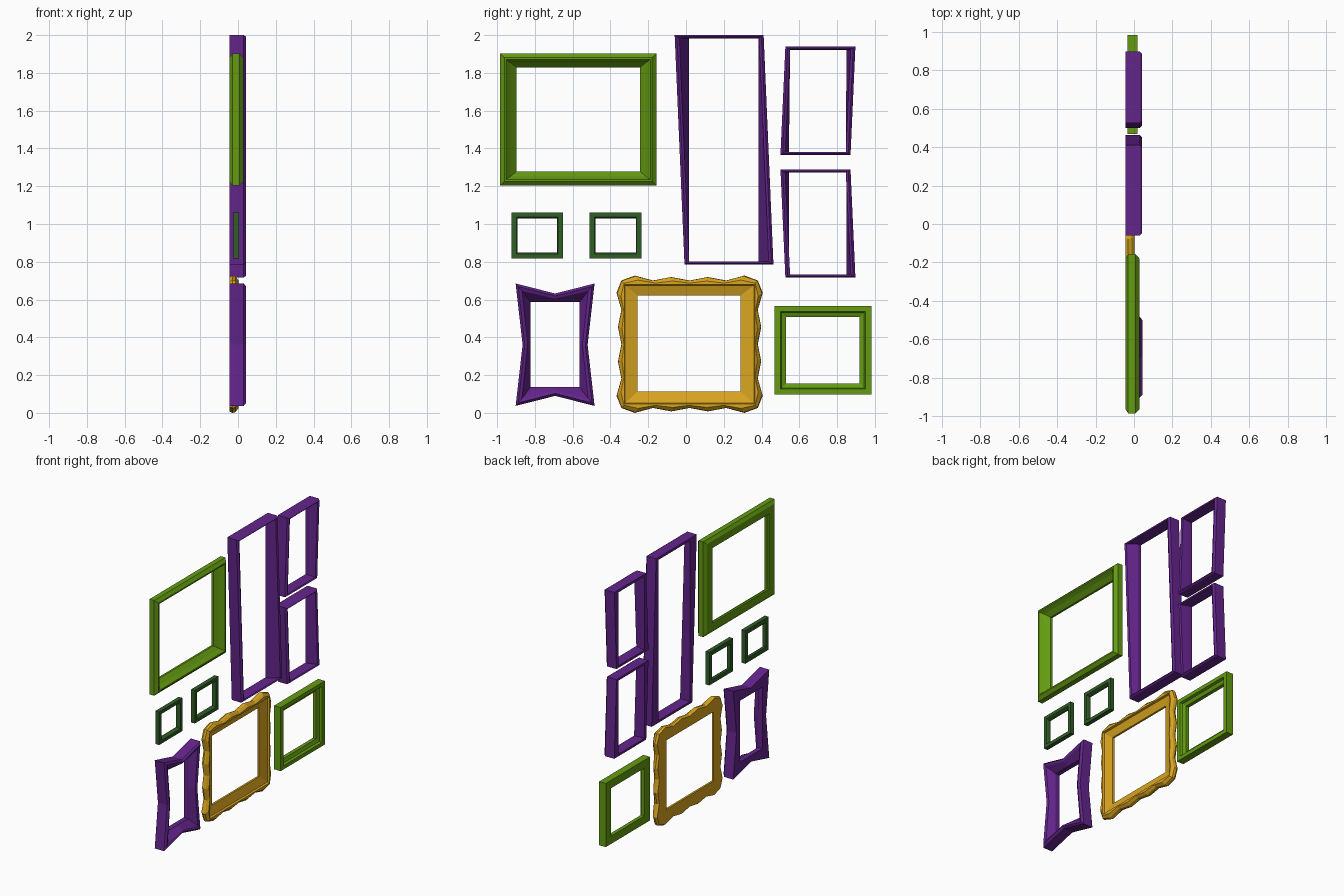
import bpy, bmesh

if "Cube" in bpy.data.objects:
    bpy.data.objects.remove(bpy.data.objects["Cube"])


def material(name, rgb):
    m = bpy.data.materials.new(name)
    m.diffuse_color = (*rgb, 1)
    m.use_nodes = True
    m.node_tree.nodes["Principled BSDF"].inputs["Base Color"].default_value = m.diffuse_color
    return m


PURPLE = material("purple", (0.127, 0.018, 0.262))
GREEN = material("leaf green", (0.127, 0.33, 0.006))
DARK = material("dark green", (0.03, 0.11, 0.02))
GOLD = material("gold", (0.70, 0.376, 0.014))


def build(name, rings, mat):
    """Bridge a closed series of rings, each (x, outline points in y and z)."""
    bm = bmesh.new()
    loops = [[bm.verts.new((x, y, z)) for y, z in pts] for x, pts in rings]
    for a, b in zip(loops, loops[1:] + loops[:1]):
        n = len(a)
        for i in range(n):
            j = (i + 1) % n
            bm.faces.new((a[i], a[j], b[j], b[i]))
    bmesh.ops.recalc_face_normals(bm, faces=bm.faces)
    me = bpy.data.meshes.new(name)
    bm.to_mesh(me)
    bm.free()
    me.materials.append(mat)
    ob = bpy.data.objects.new(name, me)
    bpy.context.collection.objects.link(ob)


def rect(box, iy=0.0, iz=0.0):
    y0, y1, z0, z1 = box
    y0, y1, z0, z1 = y0 + iy, y1 - iy, z0 + iz, z1 - iz
    return [(y0, z0), (y1, z0), (y1, z1), (y0, z1)]


def skewed(box, shift, iy=0.0, iz=0.0):
    """Parallelogram: the top edge is moved sideways by shift."""
    p = rect(box, iy, iz)
    return p[:2] + [(y + shift, z) for y, z in p[2:]]


def pinched(box, py, pz, iy=0.0, iz=0.0):
    """Rectangle whose side midpoints are pulled inward."""
    a, b, c, d = rect(box, iy, iz)
    my, mz = (a[0] + b[0]) / 2, (a[1] + d[1]) / 2
    return [a, (my, a[1] + pz), b, (b[0] - py, mz),
            c, (my, c[1] - pz), d, (a[0] + py, mz)]


def wavy(box, depth, iy=0.0, iz=0.0, n=8):
    """Rectangle with a zigzag on every side; depth 0 leaves it straight."""
    p = rect(box, iy, iz)
    inward = [(0, 1), (-1, 0), (0, -1), (1, 0)]
    pts = []
    for k in range(4):
        a, b = p[k], p[(k + 1) % 4]
        for i in range(n):
            t = i / n
            d = 0 if i % 2 else depth
            if i in (3, 5):
                d = depth * 0.3
            y = a[0] + (b[0] - a[0]) * t + inward[k][0] * d
            z = a[1] + (b[1] - a[1]) * t + inward[k][1] * d
            if i == 0:      # corners are pulled in both ways
                y += inward[k - 1][0] * d
                z += inward[k - 1][1] * d
            pts.append((y, z))
    return pts


# plain rectangular frames: (x, inset y, inset z)
big = [(-0.03, 0, 0), (0.008, 0, 0), (0.028, 0.022, 0.022), (0.028, 0.032, 0.032),
       (0.0, 0.055, 0.048), (-0.03, 0.086, 0.074), (-0.045, 0.086, 0.074),
       (-0.045, 0.022, 0.022)]
mid = [(-0.035, 0, 0), (0.019, 0, 0), (0.019, 0.032, 0.028), (0.002, 0.038, 0.034),
       (-0.008, 0.062, 0.058), (-0.035, 0.062, 0.058)]
small = [(-0.025, 0, 0), (0.006, 0, 0), (0.006, 0.026, 0.024), (-0.008, 0.031, 0.032),
         (-0.025, 0.031, 0.032)]
for name, box, prof, mat in (
        ("large_green_frame", (-0.984, -0.157, 1.204, 1.903), big, GREEN),
        ("medium_green_frame", (0.468, 0.981, 0.098, 0.565), mid, GREEN),
        ("small_frame_left", (-0.924, -0.652, 0.818, 1.06), small, DARK),
        ("small_frame_right", (-0.51, -0.235, 0.818, 1.06), small, DARK)):
    build(name, [(x, rect(box, iy, iz)) for x, iy, iz in prof], mat)

# leaning purple frames with upright rectangular openings
for name, box, shift, hole in (
        ("tall_leaning_frame", (-0.008, 0.463, 0.786, 2.0), -0.052, (0.017, 0.385, 0.802, 1.982)),
        ("upper_leaning_frame", (0.5, 0.871, 1.366, 1.939), 0.026, (0.545, 0.85, 1.382, 1.921)),
        ("lower_leaning_frame", (0.526, 0.897, 0.717, 1.289), -0.026, (0.545, 0.85, 0.733, 1.273))):
    build(name, [(-0.045, skewed(box, shift)),
                 (0.03, skewed(box, shift)),
                 (0.042, skewed(box, shift, 0.012, 0.008)),
                 (0.036, skewed(box, shift, 0.025, 0.016)),
                 (-0.02, rect(hole)),
                 (-0.045, rect(hole))], PURPLE)

# flared purple frame with pinched sides
box, hole = (-0.902, -0.484, 0.037, 0.685), (-0.823, -0.563, 0.136, 0.586)
build("flared_frame", [(-0.045, pinched(box, 0.037, 0.053)),
                       (0.03, pinched(box, 0.037, 0.053)),
                       (0.043, pinched(box, 0.035, 0.05, 0.014, 0.016)),
                       (0.036, pinched(box, 0.03, 0.04, 0.034, 0.04)),
                       (-0.01, pinched(hole, 0, 0)),
                       (-0.045, pinched(hole, 0, 0))], PURPLE)

# ornate gold frame with a zigzag rim
box, hole = (-0.368, 0.406, 0.0, 0.727), (-0.257, 0.289, 0.113, 0.622)
build("ornate_gold_frame", [(-0.045, wavy(box, 0.024, 0.008, 0.008)),
                            (-0.03, wavy(box, 0.026)),
                            (-0.014, wavy(box, 0.024, 0.004, 0.004)),
                            (0.002, wavy(box, 0.016, 0.024, 0.024)),
                            (0.002, wavy(box, 0, 0.042, 0.048)),
                            (-0.012, wavy(box, 0, 0.046, 0.052)),
                            (-0.03, wavy(hole, 0)),
                            (-0.045, wavy(hole, 0))], GOLD)
